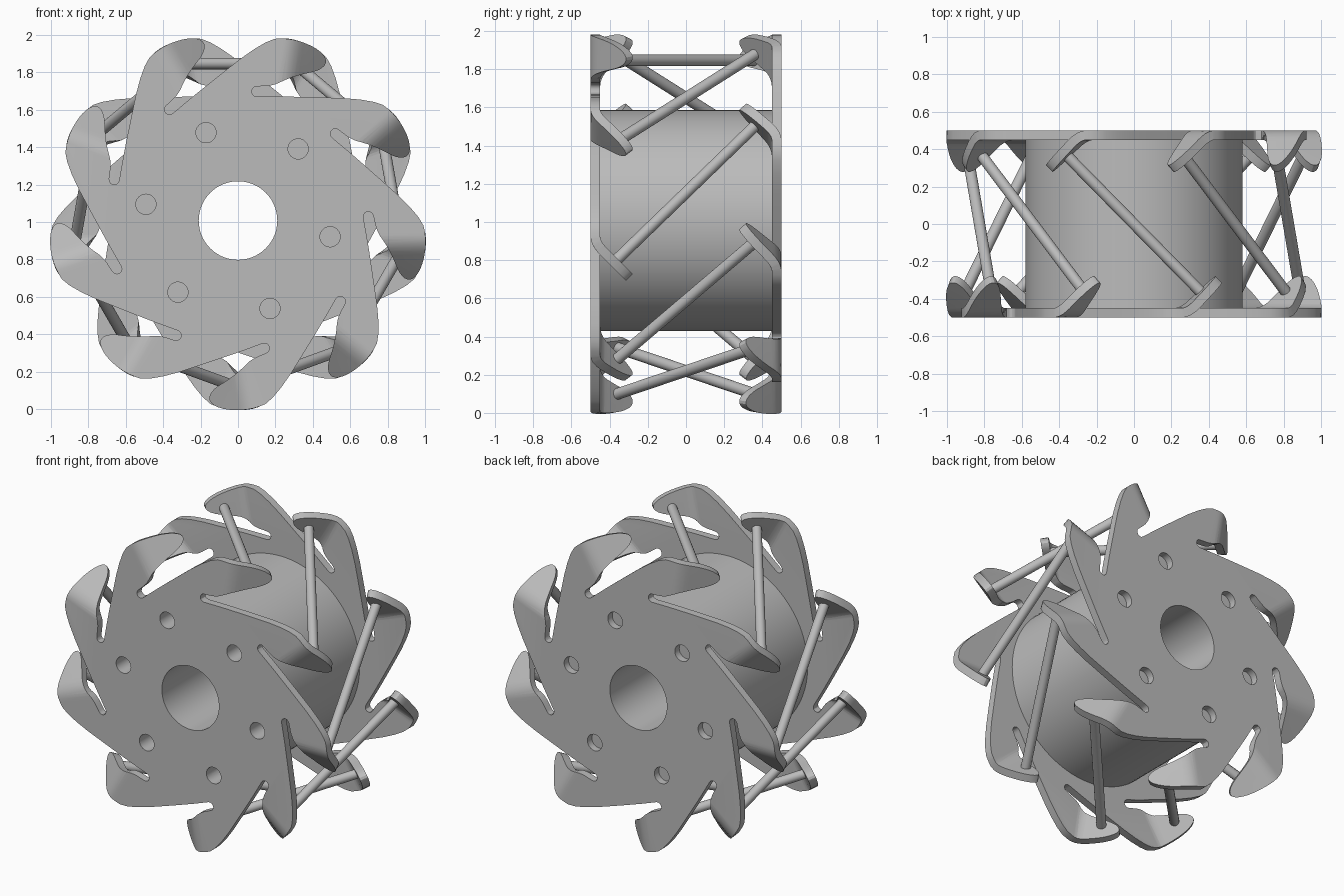
import bpy
import bmesh
from math import sin, cos, radians, pi
from mathutils import Matrix, Vector

if "Cube" in bpy.data.objects:
    bpy.data.objects.remove(bpy.data.objects["Cube"], do_unlink=True)

CENTRE = Vector((0, 0, 1.008))
BLADES = 9
STEP = radians(360 / BLADES)
PLATE_Y = 0.5
THICK = 0.05

grey = bpy.data.materials.new("plain_grey")
grey.use_nodes = True
colour = (0.5, 0.5, 0.5, 1)
grey.diffuse_color = colour
grey.node_tree.nodes["Principled BSDF"].inputs["Base Color"].default_value = colour


def make_object(name, bm):
    mesh = bpy.data.meshes.new(name)
    bm.to_mesh(mesh)
    bm.free()
    mesh.materials.append(grey)
    obj = bpy.data.objects.new(name, mesh)
    obj.location = CENTRE
    bpy.context.collection.objects.link(obj)
    return obj


def add_cylinder(bm, start, end, radius, sides):
    axis = end - start
    turn = axis.to_track_quat('Z', 'Y').to_matrix().to_4x4()
    place = Matrix.Translation((start + end) / 2) @ turn
    bmesh.ops.create_cone(bm, cap_ends=True, segments=sides, radius1=radius,
                          radius2=radius, depth=axis.length, matrix=place)


def polar(radius, angle, y=0.0):
    return Vector((radius * cos(angle), y, radius * sin(angle)))


def spin(angle):
    # positive angles run from +x towards +z
    return Matrix.Rotation(-angle, 3, 'Y')


def round_corners(points, passes=2):
    for _ in range(passes):
        cut = [points[0]]
        for a, b in zip(points, points[1:]):
            cut += [a.lerp(b, 0.25), a.lerp(b, 0.75)]
        points = cut + [points[-1]]
    return points


def shade(obj):
    bpy.ops.object.select_all(action='DESELECT')
    obj.select_set(True)
    bpy.context.view_layer.objects.active = obj
    bpy.ops.object.shade_smooth_by_angle(angle=radians(30))


def bake(obj):
    # replace the mesh by its modified result
    graph = bpy.context.evaluated_depsgraph_get()
    mesh = bpy.data.meshes.new_from_object(obj.evaluated_get(graph))
    obj.modifiers.clear()
    obj.data = mesh


def drill(obj, cutter):
    mod = obj.modifiers.new("drill", 'BOOLEAN')
    mod.operation = 'DIFFERENCE'
    mod.solver = 'EXACT'
    mod.object = cutter


# One blade sector: outer edge, bent lobe, slot end, wedge to the bore
slot = Vector((0.697, 0, 0.021))
arc = [slot + polar(0.027, radians(a)) for a in range(10, 191, 30)]
first = spin(STEP) @ arc[-1]
lobe = [(0.641, 0.328), (0.98, 0.025), (1.01, -0.11), (0.985, -0.25),
        (0.93, -0.325), (0.87, -0.30), (0.825, -0.19), (0.79, -0.125),
        (0.743, -0.06)]
edge = round_corners([first] + [Vector((x, 0, z)) for x, z in lobe] + [arc[0]])
low = radians(1.4)
inner = [polar(0.15, low + STEP * i / 3) for i in range(4)]
outline = edge + arc[1:] + inner

bend_start, bend_end, slope = 0.08, 0.18, 1.0
sector = bmesh.new()
sector.faces.new([sector.verts.new(p) for p in reversed(outline)])
for i in range(6):
    d = bend_start + (bend_end - bend_start) * i / 5
    bmesh.ops.bisect_plane(sector, geom=sector.verts[:] + sector.edges[:] + sector.faces[:],
                           plane_co=(0, 0, -d), plane_no=(0, 0, 1))


def bend_depth(d):
    if d <= bend_start:
        return 0.0
    width = bend_end - bend_start
    if d < bend_end:
        return slope * (d - bend_start) ** 2 / (2 * width)
    return slope * (d - bend_start - width / 2)


for v in sector.verts:
    v.co.y = -PLATE_Y + bend_depth(-v.co.z)

# Full plate: sectors repeated round the axle and welded
plate_bm = bmesh.new()
for k in range(BLADES):
    turn = spin(k * STEP)
    copies = {v: plate_bm.verts.new(turn @ v.co) for v in sector.verts}
    for f in sector.faces:
        plate_bm.faces.new([copies[v] for v in f.verts])
sector.free()
bmesh.ops.remove_doubles(plate_bm, verts=plate_bm.verts[:], dist=0.0005)
front_plate = make_object("front_plate", plate_bm)
solid = front_plate.modifiers.new("thickness", 'SOLIDIFY')
solid.thickness = THICK
solid.offset = -1
solid.use_even_offset = True

# Drum between the plates
drum_bm = bmesh.new()
inside = PLATE_Y - THICK + 0.003
add_cylinder(drum_bm, Vector((0, -inside, 0)), Vector((0, inside, 0)), 0.58, 96)
drum = make_object("drum", drum_bm)

# Axle bore and six bolt holes
cut_bm = bmesh.new()
holes = [(polar(0, 0), 0.21, 64)]
holes += [(polar(0.5, radians(50 + 60 * i)), 0.054, 32) for i in range(6)]
for centre, radius, sides in holes:
    reach = Vector((0, 0.7, 0))
    add_cylinder(cut_bm, centre - reach, centre + reach, radius, sides)
cutter = make_object("hole_cutter", cut_bm)
cutter.hide_render = True

for part in (front_plate, drum):
    drill(part, cutter)
    bake(part)
    shade(part)
bpy.data.objects.remove(cutter, do_unlink=True)

# The rear plate is the same part turned about
rear_plate = front_plate.copy()
rear_plate.name = "rear_plate"
rear_plate.rotation_euler.z = pi
bpy.context.collection.objects.link(rear_plate)

# Slanted rods joining front and rear blade tips
for k in range(BLADES):
    a = radians(-14) + k * STEP
    rod_bm = bmesh.new()
    add_cylinder(rod_bm, polar(0.918, a, -0.38),
                 polar(0.918, a + radians(48), 0.38), 0.03, 24)
    shade(make_object(f"rod_{k + 1}", rod_bm))
